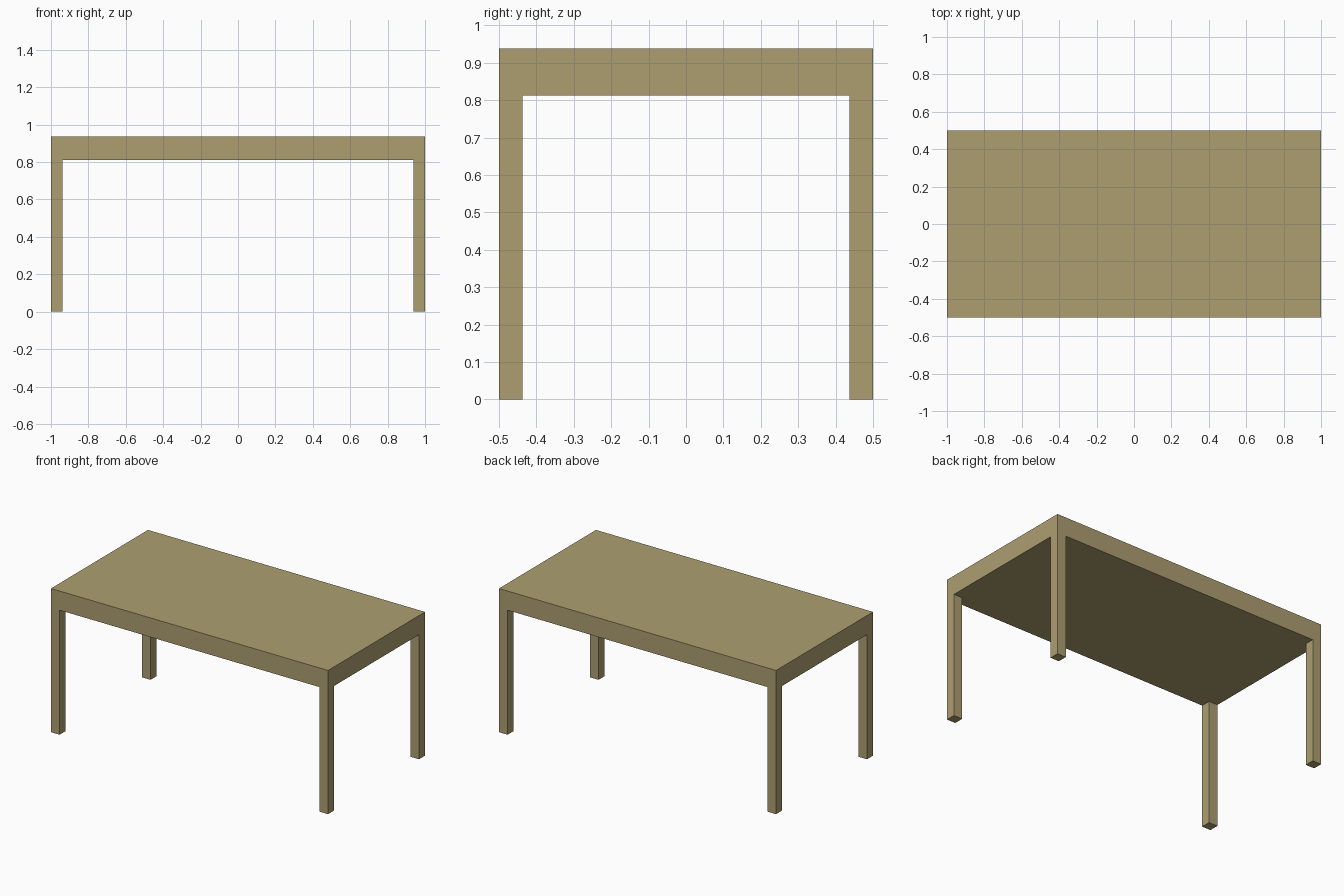
import bpy, bmesh
from mathutils import Vector

if "Cube" in bpy.data.objects:
    bpy.data.objects.remove(bpy.data.objects["Cube"])

LENGTH, DEPTH, HEIGHT = 2.0, 1.0, 0.9375
THICK, LEG = 0.125, 0.0625

wood = bpy.data.materials.new("tan_wood")
wood.diffuse_color = (0.417, 0.347, 0.165, 1.0)
wood.use_nodes = True
wood.node_tree.nodes["Principled BSDF"].inputs["Base Color"].default_value = wood.diffuse_color

bm = bmesh.new()

# Table top slab
bmesh.ops.create_cube(bm, size=1.0)
for v in bm.verts:
    v.co = Vector((v.co.x * LENGTH, v.co.y * DEPTH, HEIGHT - THICK / 2 + v.co.z * THICK))

# Cut lines marking the leg footprints at the corners
for axis, half in ((0, LENGTH / 2), (1, DEPTH / 2)):
    for side in (-1, 1):
        co, no = Vector(), Vector()
        co[axis], no[axis] = side * (half - LEG), 1.0
        bmesh.ops.bisect_plane(bm, geom=bm.verts[:] + bm.edges[:] + bm.faces[:],
                               plane_co=co, plane_no=no)

# Legs pulled down to the floor from the four underside corners
bm.normal_update()
corners = []
for f in bm.faces:
    c = f.calc_center_median()
    if f.normal.z < -0.9 and abs(c.x) > LENGTH / 2 - LEG and abs(c.y) > DEPTH / 2 - LEG:
        corners.append(f)
for f in bmesh.ops.extrude_discrete_faces(bm, faces=corners)["faces"]:
    for v in f.verts:
        v.co.z = 0.0

# Merge flush faces so legs and top read as one piece
bmesh.ops.recalc_face_normals(bm, faces=bm.faces[:])
bmesh.ops.dissolve_limit(bm, angle_limit=0.01, verts=bm.verts[:], edges=bm.edges[:])

mesh = bpy.data.meshes.new("table")
bm.to_mesh(mesh)
bm.free()
mesh.materials.append(wood)
table = bpy.data.objects.new("table", mesh)
bpy.context.collection.objects.link(table)
